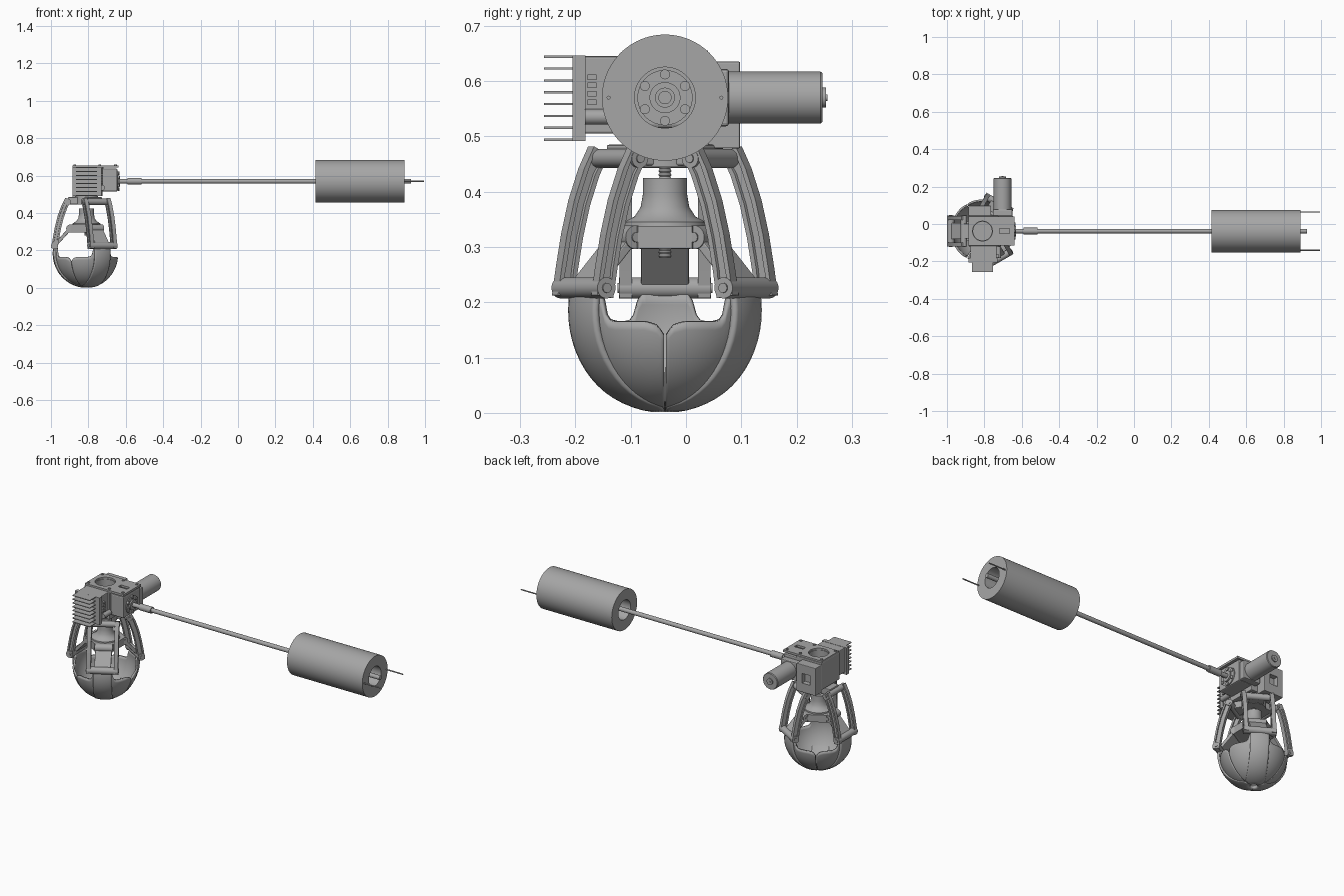
import bpy, bmesh, math
from mathutils import Vector, Matrix

if "Cube" in bpy.data.objects:
    bpy.data.objects.remove(bpy.data.objects["Cube"], do_unlink=True)

grey = bpy.data.materials.new("machined grey")
grey.use_nodes = True
COLOUR = (0.38, 0.38, 0.38, 1)
grey.diffuse_color = COLOUR
grey.node_tree.nodes["Principled BSDF"].inputs["Base Color"].default_value = COLOUR

CX, CY = -0.81, -0.038      # gripper axis
AXZ = 0.57                  # height of the rod axis
HUB = Matrix.Translation((CX, CY, 0))
WORLD = Matrix.Identity(4)


def finish(name, bm, frame=WORLD, smooth=True):
    bmesh.ops.recalc_face_normals(bm, faces=bm.faces)
    return link(name, bm, frame, smooth)


def link(name, bm, frame, smooth):
    mesh = bpy.data.meshes.new(name)
    bm.to_mesh(mesh)
    bm.free()
    mesh.materials.append(grey)
    ob = bpy.data.objects.new(name, mesh)
    bpy.context.collection.objects.link(ob)
    ob.matrix_world = frame
    if smooth:
        bpy.ops.object.select_all(action='DESELECT')
        ob.select_set(True)
        bpy.context.view_layer.objects.active = ob
        bpy.ops.object.shade_smooth_by_angle(angle=math.radians(35))
    return ob


def box(name, lo, hi, frame=WORLD, bevel=0.0):
    bm = bmesh.new()
    bmesh.ops.create_cube(bm, size=1)
    lo, hi = Vector(lo), Vector(hi)
    for v in bm.verts:
        v.co = (lo + hi) / 2 + v.co * (hi - lo)
    if bevel:
        bmesh.ops.bevel(bm, geom=bm.edges[:], offset=bevel, segments=2,
                        affect='EDGES', profile=0.5)
    return finish(name, bm, frame, False)


def rod(name, a, b, r, frame=WORLD, sides=32):
    a, b = Vector(a), Vector(b)
    bm = bmesh.new()
    turn = (b - a).to_track_quat('Z', 'Y').to_matrix().to_4x4()
    bmesh.ops.create_cone(bm, cap_ends=True, segments=sides, radius1=r, radius2=r,
                          depth=(b - a).length, matrix=Matrix.Translation((a + b) / 2) @ turn)
    return finish(name, bm, frame, sides > 8)


def lathe(name, profile, frame, closed=False, steps=64):
    """Spin (radius, height) points about the local z axis."""
    bm = bmesh.new()
    vs = [bm.verts.new((r, 0, z)) for r, z in profile]
    pairs = list(zip(vs, vs[1:])) + ([(vs[-1], vs[0])] if closed else [])
    es = [bm.edges.new(p) for p in pairs]
    bmesh.ops.spin(bm, geom=vs + es, axis=(0, 0, 1), cent=(0, 0, 0),
                   angle=math.tau, steps=steps)
    bmesh.ops.remove_doubles(bm, verts=bm.verts, dist=1e-5)
    return finish(name, bm, frame)


def cut(ob, cutter):
    mod = ob.modifiers.new("cut", 'BOOLEAN')
    mod.object, mod.operation, mod.solver = cutter, 'DIFFERENCE', 'EXACT'
    bpy.ops.object.select_all(action='DESELECT')
    ob.select_set(True)
    bpy.context.view_layer.update()
    bpy.context.view_layer.objects.active = ob
    bpy.ops.object.modifier_apply(modifier=mod.name)
    bpy.data.objects.remove(cutter, do_unlink=True)


def lerp(points, x):
    for (x0, y0), (x1, y1) in zip(points, points[1:]):
        if x <= x1:
            return y0 + (y1 - y0) * (x - x0) / (x1 - x0)
    return points[-1][1]


def shell(name, frame, radius, half_angle, top, thick, cols):
    """Part of a bowl: half_angle limits its width, top its height by angle."""
    H, rows = 0.185, 16
    bm = bmesh.new()
    grid = []
    for i in range(cols + 1):
        u = i / cols * 2 - 1
        end = math.acos(1 - top(abs(u)) / H)
        col = []
        for j in range(rows + 1):
            t = 0.12 + (end - 0.12) * j / rows
            r = radius * math.sin(t)
            a = u * half_angle(r)
            col.append(bm.verts.new((r * math.cos(a), r * math.sin(a), H * (1 - math.cos(t)))))
        grid.append(col)
    for i in range(cols):
        for j in range(rows):
            bm.faces.new((grid[i][j], grid[i + 1][j], grid[i + 1][j + 1], grid[i][j + 1]))
    ob = link(name, bm, frame, True)
    mod = ob.modifiers.new("thickness", 'SOLIDIFY')
    mod.thickness, mod.offset = thick, -1
    return ob


def side_bar(name, frame, side):
    """Curved finger bar with a slot sunk in both flat faces."""
    path = [(0.098, 0.474), (0.118, 0.435), (0.138, 0.38), (0.153, 0.32), (0.164, 0.26), (0.172, 0.21)]
    pts = [Vector((r, 0, z)) for r, z in path]
    outer, inner = [], []
    for i, p in enumerate(pts):
        d = (pts[min(i + 1, len(pts) - 1)] - pts[max(i - 1, 0)]).normalized()
        n = Vector((-d.z, 0, d.x)) * 0.017
        outer.append(p + n)
        inner.append(p - n)
    bm = bmesh.new()
    face = bm.faces.new([bm.verts.new(p) for p in outer + inner[::-1]])
    res = bmesh.ops.extrude_face_region(bm, geom=[face])
    for v in res["geom"]:
        if isinstance(v, bmesh.types.BMVert):
            v.co.y += 0.022
    bmesh.ops.translate(bm, verts=bm.verts, vec=(0, side * 0.071 - 0.011, 0))
    bmesh.ops.recalc_face_normals(bm, faces=bm.faces)
    caps = [f for f in bm.faces if len(f.verts) > 4]
    bmesh.ops.inset_individual(bm, faces=caps, thickness=0.009, depth=0)
    bmesh.ops.inset_individual(bm, faces=caps, thickness=0.001, depth=-0.006)
    finish(name, bm, frame, False)


# Counterweight, its rod and the two pins
along_x = Matrix.Translation((0, CY, AXZ)) @ Matrix.Rotation(math.pi / 2, 4, 'Y')
lathe("counterweight", [(0.055, 0.415), (0.114, 0.415), (0.114, 0.89), (0.055, 0.89)],
      along_x, closed=True, steps=96)
rod("long_rod", (-0.66, CY, AXZ), (0.925, CY, AXZ), 0.012)
rod("rod_coupling", (-0.59, CY, AXZ), (-0.515, CY, AXZ), 0.018)
rod("rod_flange", (-0.65, CY, AXZ), (-0.632, CY, AXZ), 0.028)
for s in (-1, 1):
    rod("weight_pin", (0.87, CY + s * 0.102, AXZ), (0.995, CY + s * 0.102, AXZ), 0.0035, sides=12)

# Central housing with a vertical bore
housing = box("housing", (-0.885, -0.12, 0.49), (-0.725, 0.045, 0.645), bevel=0.004)
cut(housing, rod("bore_cutter", (CX, CY, 0.52), (CX, CY, 0.7), 0.05, sides=48))
plate = box("top_plate", (-0.885, -0.115, 0.643), (-0.64, 0.04, 0.655))
cut(plate, rod("plate_cutter", (CX, CY, 0.6), (CX, CY, 0.7), 0.053, sides=48))
cut(plate, box("slot_cutter", (-0.72, -0.05, 0.6), (-0.665, -0.025, 0.7)))
for x in (-0.872, -0.74, -0.655):
    for y in (-0.1, 0.025):
        rod("plate_screw", (x, y, 0.65), (x, y, 0.66), 0.007, sides=12)

# Heat sink on the front
box("sink_neck", (-0.875, -0.185, 0.505), (-0.735, -0.115, 0.645), bevel=0.004)
box("sink_base", (-0.885, -0.205, 0.492), (-0.73, -0.182, 0.646))
for i in range(8):
    z = 0.494 + i * 0.0214
    box("sink_fin", (-0.865, -0.257, z - 0.002), (-0.755, -0.2, z + 0.002))
for i in range(4):
    z = 0.562 + i * 0.015
    box("connector_block", (-0.737, -0.178, z - 0.005), (-0.722, -0.162, z + 0.005))
rod("side_pipe", (-0.725, -0.183, 0.535), (-0.725, -0.12, 0.535), 0.014)

# Rear box with a square window
rear = box("rear_box", (-0.885, 0.04, 0.478), (-0.765, 0.098, 0.635), bevel=0.003)
cut(rear, box("window_cutter", (-0.85, 0.07, 0.53), (-0.8, 0.15, 0.585)))

# Gearbox and motor on the rod side
box("gearbox", (-0.73, -0.11, 0.515), (-0.645, 0.045, 0.637), bevel=0.006)
box("gearbox_web", (-0.75, -0.09, 0.53), (-0.72, 0.02, 0.643))
rod("gearbox_cap", (-0.65, CY, AXZ), (-0.64, CY, AXZ), 0.05)
for i in range(6):
    a = math.tau * (i + 0.5) / 6
    y, z = CY + 0.042 * math.cos(a), AXZ + 0.042 * math.sin(a)
    rod("cap_screw", (-0.645, y, z), (-0.634, y, z), 0.009, sides=16)
box("motor_mount", (-0.755, 0.04, 0.518), (-0.65, 0.078, 0.622), bevel=0.006)
along_y = Matrix.Translation((-0.703, 0, AXZ)) @ Matrix.Rotation(-math.pi / 2, 4, 'X')
lathe("motor", [(0, 0.07), (0.047, 0.07), (0.047, 0.243), (0.044, 0.247), (0.018, 0.247),
                (0.018, 0.253), (0.006, 0.253), (0.006, 0.256), (0, 0.256)], along_y)

# Hub, threaded spindle and sliding nut
rod("hub", (0, 0, 0.445), (0, 0, 0.495), 0.062, HUB)
thread = []
for i in range(24):
    z = 0.28 + i * 0.007
    thread += [(0.0095, z), (0.012, z + 0.0035)]
lathe("spindle", [(0, 0.28)] + thread + [(0, 0.45)], HUB, steps=20)
lathe("nut_body", [(0, 0.33), (0.076, 0.33), (0.074, 0.345), (0.055, 0.355), (0.044, 0.372),
                   (0.04, 0.395), (0.04, 0.425), (0, 0.425)], HUB)
rod("nut_collar", (0, 0, 0.297), (0, 0, 0.338), 0.098, HUB, sides=6)

# Three fingers around the axis
petal_top = [(0, 0.215), (0.28, 0.215), (0.31, 0.185), (0.36, 0.169), (0.45, 0.165),
             (0.8, 0.165), (0.93, 0.158), (1, 0.14)]
for deg in (180, 60, -60):
    F = HUB @ Matrix.Rotation(math.radians(deg), 4, 'Z')
    # hub arm and pivots
    box("hub_arm", (0.03, -0.04, 0.447), (0.1, 0.04, 0.485), F, 0.004)
    rod("upper_pivot", (0.1, -0.083, 0.46), (0.1, 0.083, 0.46), 0.017, F)
    rod("upper_pin", (0.1, -0.086, 0.46), (0.1, 0.086, 0.46), 0.008, F, 16)
    # frame
    for s in (-1, 1):
        side_bar("finger_bar", F, s)
    rod("lower_pivot", (0.17, -0.083, 0.226), (0.17, 0.083, 0.226), 0.019, F)
    rod("lower_pin", (0.17, -0.086, 0.226), (0.17, 0.086, 0.226), 0.009, F, 16)
    # link from the nut to the finger
    rod("nut_pivot", (0.087, -0.046, 0.3175), (0.087, 0.046, 0.3175), 0.0215, F)
    rod("nut_pin", (0.087, -0.049, 0.3175), (0.087, 0.049, 0.3175), 0.009, F, 16)
    tilt = Matrix.Translation((0.128, 0, 0.272)) @ Matrix.Rotation(math.atan2(0.0915, 0.083), 4, 'Y')
    box("finger_link", (-0.058, -0.043, -0.009), (0.058, 0.043, 0.009), F @ tilt, 0.003)
    # claw
    shell("claw_petals", F, 0.17, lambda r: math.radians(59.3),
          lambda u: lerp(petal_top, u), 0.01, 48)
    shell("claw_rib", F, 0.181, lambda r: math.asin(min(0.86, 0.048 / r)),
          lambda u: 0.225, 0.016, 12)
